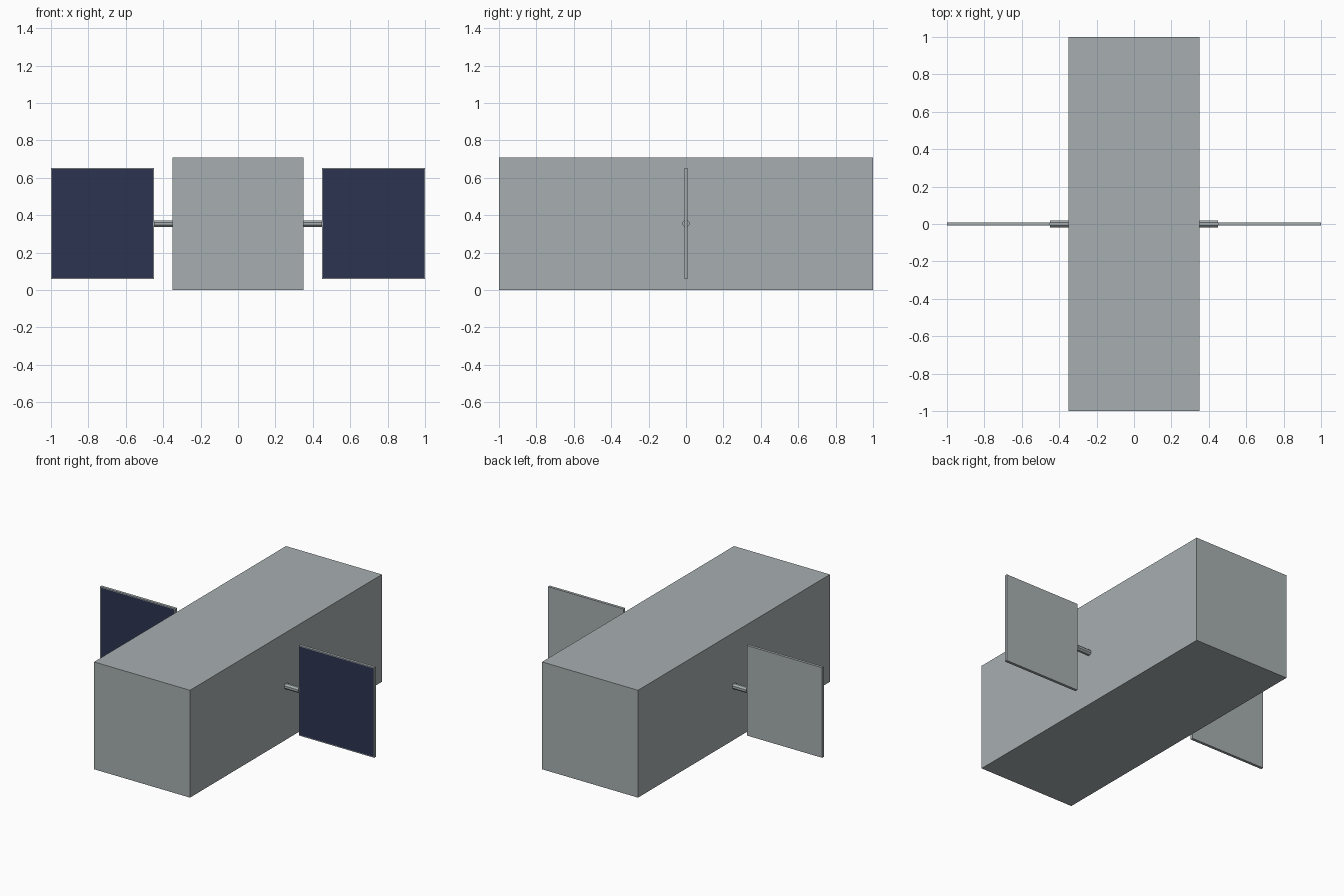
import bpy
import bmesh
from math import pi
from mathutils import Matrix

if "Cube" in bpy.data.objects:
    bpy.data.objects.remove(bpy.data.objects["Cube"], do_unlink=True)

HEIGHT = 0.708
MID = HEIGHT / 2


def material(name, colour):
    m = bpy.data.materials.new(name)
    m.use_nodes = True
    m.diffuse_color = colour
    m.node_tree.nodes["Principled BSDF"].inputs["Base Color"].default_value = colour
    return m


grey = material("hull grey", (0.39, 0.43, 0.44, 1))
blue = material("solar blue", (0.025, 0.034, 0.08, 1))


def finish(bm, name, mats):
    mesh = bpy.data.meshes.new(name)
    bm.to_mesh(mesh)
    bm.free()
    for m in mats:
        mesh.materials.append(m)
    obj = bpy.data.objects.new(name, mesh)
    bpy.context.collection.objects.link(obj)
    return obj


def box(size, centre):
    bm = bmesh.new()
    bmesh.ops.create_cube(bm, size=1, matrix=Matrix.Translation(centre) @ Matrix.Diagonal((*size, 1)))
    bm.normal_update()
    return bm


# Main body
finish(box((0.7, 2, HEIGHT), (0, 0, MID)), "body", [grey])

for side, label in ((1, "left"), (-1, "right")):
    # Panel with a thin frame around the blue front face
    bm = box((0.55, 0.018, 0.594), (side * 0.725, 0, MID + 0.001))
    front = [f for f in bm.faces if f.normal.y < -0.9]
    bmesh.ops.inset_region(bm, faces=front, thickness=0.008)
    for f in front:
        f.material_index = 1
    finish(bm, label + "_solar_panel", [grey, blue])

    # Octagonal arm joining the panel to the body
    bm = bmesh.new()
    place = (Matrix.Translation((side * 0.4, 0, MID + 0.001))
             @ Matrix.Rotation(pi / 2, 4, "Y") @ Matrix.Rotation(pi / 8, 4, "Z"))
    bmesh.ops.create_cone(bm, cap_ends=True, segments=8, radius1=0.019, radius2=0.019,
                          depth=0.1, matrix=place)
    finish(bm, label + "_arm", [grey])
